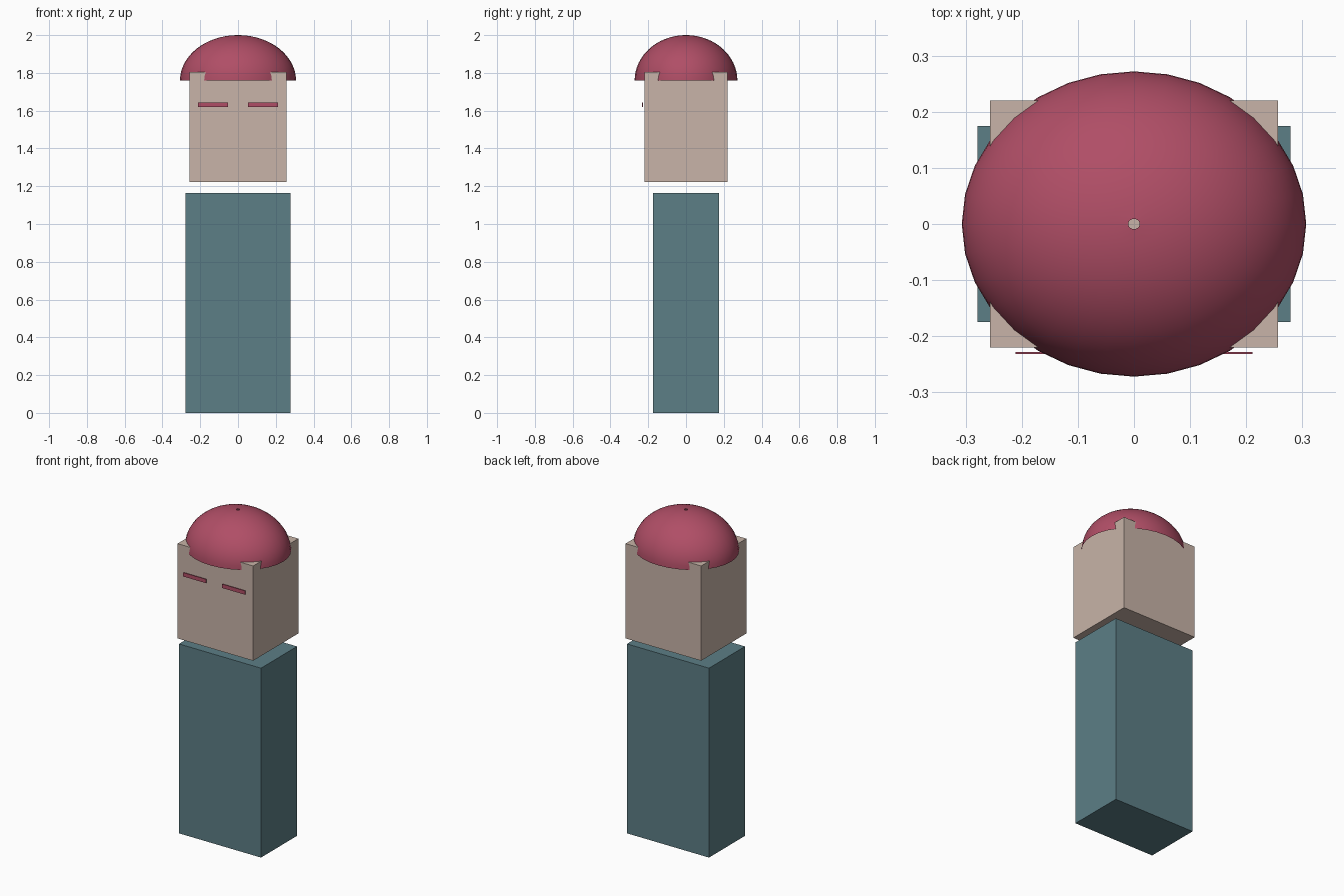
import bpy, bmesh, math

if "Cube" in bpy.data.objects:
    bpy.data.objects.remove(bpy.data.objects["Cube"])


def material(name, rgb):
    m = bpy.data.materials.new(name)
    m.diffuse_color = (*rgb, 1)
    m.use_nodes = True
    m.node_tree.nodes["Principled BSDF"].inputs["Base Color"].default_value = m.diffuse_color
    return m


TEAL = material("teal", (0.107, 0.209, 0.238))
SKIN = material("skin", (0.578, 0.456, 0.392))
CRIMSON = material("crimson", (0.434, 0.076, 0.133))


def box(name, x, y, z, mat):
    """Box between (min, max) pairs on each axis."""
    bpy.ops.mesh.primitive_cube_add(size=1, location=[sum(p) / 2 for p in (x, y, z)])
    ob = bpy.context.object
    ob.name = name
    ob.scale = [p[1] - p[0] for p in (x, y, z)]
    bpy.ops.object.transform_apply(location=False, rotation=False, scale=True)
    ob.data.materials.append(mat)
    return ob


# Body and head
box("body", (-0.279, 0.279), (-0.175, 0.175), (0, 1.165), TEAL)
box("head", (-0.257, 0.257), (-0.22, 0.22), (1.222, 1.805), SKIN)

# Thin eye bars floating just in front of the face
for side, x in (("left", (-0.211, -0.054)), ("right", (0.054, 0.211))):
    box(side + "_eye_bar", x, (-0.232, -0.228), (1.62, 1.644), CRIMSON)

# Hair dome: open half ellipsoid shell with a tiny hole at the crown
SEGMENTS, RINGS, BASE = 32, 16, 1.76
RX, RY, RZ = 0.307, 0.272, 0.24
bm = bmesh.new()
rings = []
for i in range(RINGS + 1):
    polar = math.radians(1.9 + (90 - 1.9) * i / RINGS)
    rings.append([bm.verts.new((RX * math.sin(polar) * math.cos(a),
                                RY * math.sin(polar) * math.sin(a),
                                BASE + RZ * math.cos(polar)))
                  for a in (2 * math.pi * j / SEGMENTS for j in range(SEGMENTS))])
for upper, lower in zip(rings, rings[1:]):
    for j in range(SEGMENTS):
        k = (j + 1) % SEGMENTS
        bm.faces.new((upper[j], lower[j], lower[k], upper[k])).smooth = True
mesh = bpy.data.meshes.new("hair_dome")
bm.to_mesh(mesh)
bm.free()
mesh.materials.append(CRIMSON)
bpy.context.collection.objects.link(bpy.data.objects.new("hair_dome", mesh))
